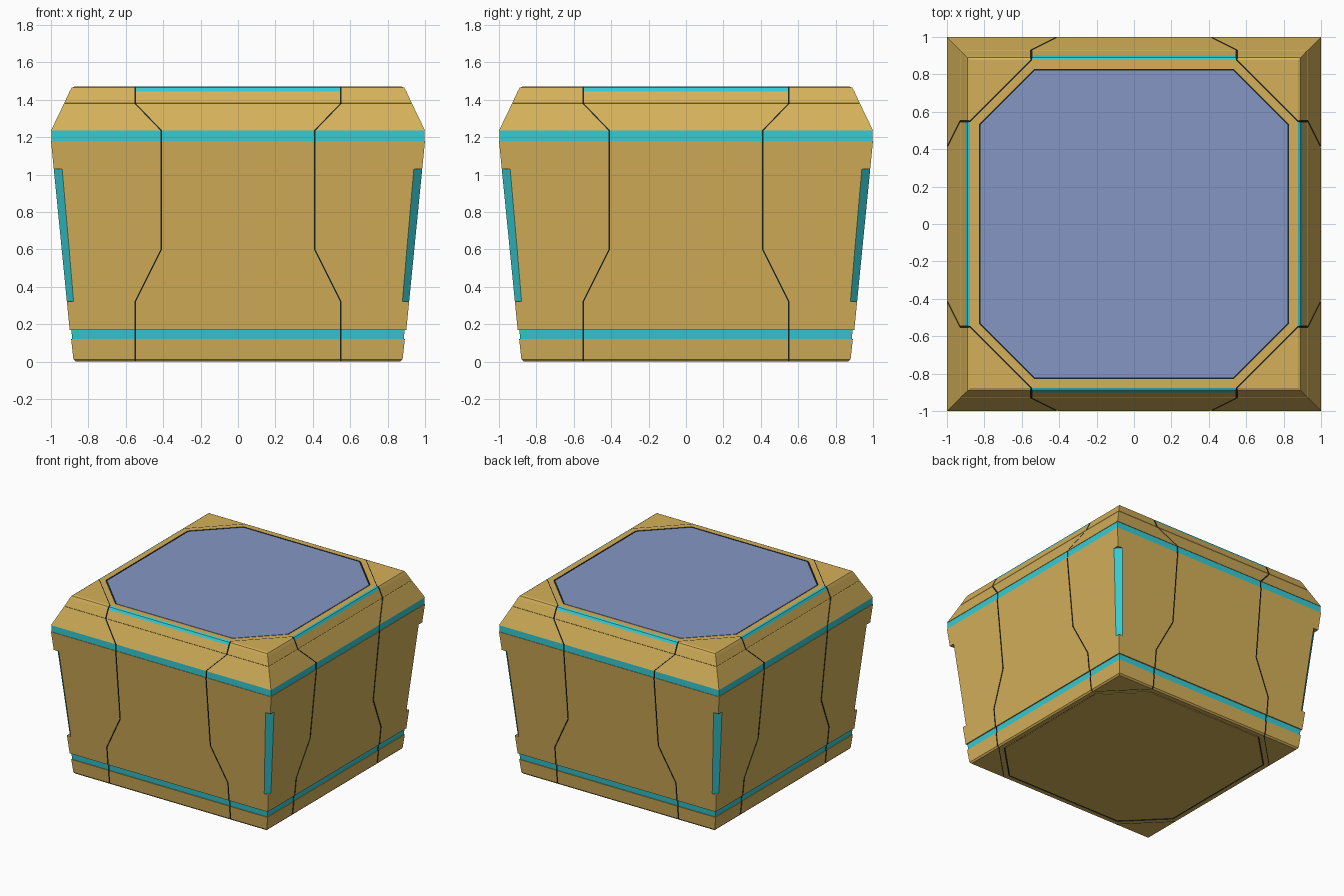
import bpy, bmesh, math

if "Cube" in bpy.data.objects:
    bpy.data.objects.remove(bpy.data.objects["Cube"])

# Colours
def material(name, rgb):
    m = bpy.data.materials.new(name)
    m.diffuse_color = (*rgb, 1)
    m.use_nodes = True
    m.node_tree.nodes["Principled BSDF"].inputs["Base Color"].default_value = m.diffuse_color
    return m

MATS = [material("gold", (0.66, 0.435, 0.10)), material("cyan", (0.038, 0.60, 0.65)),
        material("dark_seam", (0.012, 0.018, 0.02)), material("blue_panel", (0.235, 0.305, 0.56))]
GOLD, CYAN, SEAM, BLUE = range(4)
G = 0.0045        # half width of a seam
DEPTH = 0.006     # seam depth
TOP = 1.47

# Half spacing of the two seams on each side, by height
SEAM_PATH = [(0, .55), (.32, .55), (.6, .41), (1.235, .41), (1.38, .55), (TOP, .55)]

def seam_at(z):
    for (z0, s0), (z1, s1) in zip(SEAM_PATH, SEAM_PATH[1:]):
        if z <= z1:
            return s0 + (s1 - s0) * (z - z0) / (z1 - z0)
    return SEAM_PATH[-1][1]

def four_sides(side, z):
    """Repeat the points of the front side around the four sides."""
    pts = []
    for q in range(4):
        c, s = round(math.cos(q * math.pi / 2)), round(math.sin(q * math.pi / 2))
        pts += [(x * c - y * s, x * s + y * c, z) for x, y in side]
    return pts

def loft(name, rings, mat_rule, close_mat=None, flip=False):
    """Skin neighbouring rings; mat_rule(row, cell) picks the colour."""
    bm = bmesh.new()
    vr = [[bm.verts.new(p) for p in ring] for ring in rings]
    n = len(rings[0])
    for i in range(len(vr) - 1):
        for j in range(n):
            k = (j + 1) % n
            f = [vr[i][j], vr[i][k], vr[i + 1][k], vr[i + 1][j]]
            bm.faces.new(f[::-1] if flip else f).material_index = mat_rule(i, j)
    if close_mat is not None:
        bm.faces.new(vr[-1][::-1] if flip else vr[-1]).material_index = close_mat
    bm.normal_update()
    flat = [f for f in bm.faces if f.calc_area() < 1e-7]
    bmesh.ops.delete(bm, geom=flat, context='FACES')
    bmesh.ops.remove_doubles(bm, verts=bm.verts, dist=1e-5)
    me = bpy.data.meshes.new(name)
    bm.to_mesh(me)
    bm.free()
    for m in MATS:
        me.materials.append(m)
    ob = bpy.data.objects.new(name, me)
    bpy.context.collection.objects.link(ob)
    return ob

# Body profile: height, half width, corner cut, colour tag of the band above
ROWS = [
    (0, .868, 0, ""), (.012, .88, 0, ""), (.12, .892, 0, ""),
    (.12, .886, 0, "band"), (.17, .891, 0, ""), (.17, .900, 0, ""),
    (.32, .9149, 0, ""), (.32, .9149, .036, "corner"), (.6, .9426, .040, "corner"),
    (1.03, .985, .045, ""), (1.03, .985, 0, ""), (1.18, 1.0, 0, ""),
    (1.18, .996, 0, "band"), (1.235, .996, 0, ""), (1.235, 1.0, 0, ""),
    (1.377, .9314, 0, ""), (1.38, .927, 0, ""), (1.383, .9285, 0, ""),
    (1.445, .900, 0, "middle"), (1.464, .889, 0, "middle"), (TOP, .876, 0, ""),
]

def body_ring(z, w, cut):
    s = seam_at(z)
    d = w - (0 if z in (0, TOP) else DEPTH)
    half = [(s - G, -w), (s - G, -d), (s + G, -d), (s + G, -w), (w - cut, -w)]
    return four_sides([(-x, y) for x, y in half[::-1]] + half, z)

def body_colour(row, cell):
    tag, k = ROWS[row][3], cell % 10
    if k in (1, 2, 3, 5, 6, 7):
        return SEAM
    if tag == "band" or (tag == "corner" and k == 9) or (tag == "middle" and k == 4):
        return CYAN
    return GOLD

loft("crate_body", [body_ring(z, w, c) for z, w, c, _ in ROWS], body_colour)

# Top and bottom: corner triangles, corner seams, frame, groove and panel
def cap(name, z, a, panel, flip):
    inward = 1 if flip else -1
    layers = [(a, a, 0), (a, .55 + G, 0), (a, .55 - G, 0), (.830, .532, 0),
              (.830, .532, .006), (.822, .528, .006), (.822, .528, .001)]
    colours = [GOLD, SEAM, GOLD, SEAM, SEAM, panel]
    rings = [four_sides([(-b, -h), (b, -h)], z + inward * d) for h, b, d in layers]
    loft(name, rings, lambda row, cell: colours[row], panel, flip)

cap("top_lid", TOP, .876, BLUE, False)
cap("bottom_plate", 0, .868, GOLD, True)
